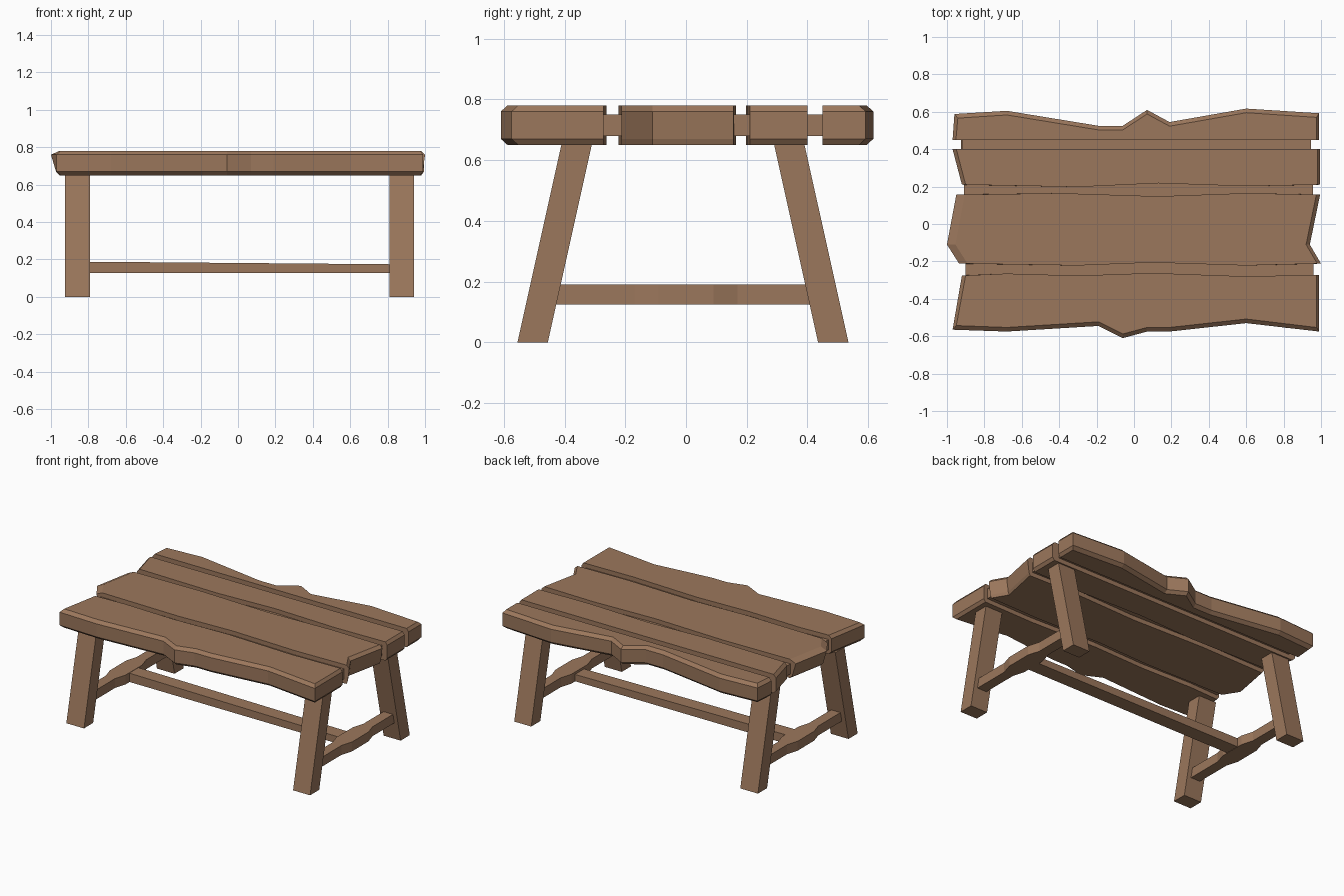
import bpy, bmesh

if "Cube" in bpy.data.objects:
    bpy.data.objects.remove(bpy.data.objects["Cube"])

wood = bpy.data.materials.new("brown wood")
wood.diffuse_color = (0.33, 0.185, 0.107, 1)
wood.use_nodes = True
wood.node_tree.nodes["Principled BSDF"].inputs["Base Color"].default_value = wood.diffuse_color


def loft(name, rings):
    """Join rings of equal point count, closing the first and last."""
    bm = bmesh.new()
    loops = [[bm.verts.new(p) for p in ring] for ring in rings]
    n = len(loops[0])
    for a, b in zip(loops, loops[1:]):
        for i in range(n):
            j = (i + 1) % n
            bm.faces.new((a[i], a[j], b[j], b[i]))
    bm.faces.new(loops[0][::-1])
    bm.faces.new(loops[-1])
    bmesh.ops.recalc_face_normals(bm, faces=bm.faces)
    mesh = bpy.data.meshes.new(name)
    bm.to_mesh(mesh)
    bm.free()
    mesh.materials.append(wood)
    ob = bpy.data.objects.new(name, mesh)
    bpy.context.collection.objects.link(ob)
    return ob


def rect(x0, x1, y0, y1, z):
    return [(x0, y0, z), (x1, y0, z), (x1, y1, z), (x0, y1, z)]


def plank(name, front, back, left=(), right=(), chamfer=(0, 0, 0.02, 0.015), undercut=0):
    """Plank from edge lines running left to right; chamfer = front, back, left, right."""
    cf, cb, cl, cr = chamfer
    pts = []
    for edge, dy in ((front, cf), (back[::-1], -cb)):
        for x, y in edge:
            dx = cl if (x, y) == edge[0 if dy == cf and edge is front else -1] else 0
            if (x, y) == edge[-1 if edge is front else 0]:
                dx = -cr
            pts.append((x, y, dx, dy))
        if edge is front:
            pts += [(x, y, -cr, 0) for x, y in right]
    pts += [(x, y, cl, 0) for x, y in left]

    def ring(z, k):
        return [(x + dx * k, y + dy * k, z) for x, y, dx, dy in pts]
    loft(name, [ring(0.65, 1), ring(0.67, undercut), ring(0.76, 0), ring(0.78, 1)])


# table top planks
plank("back_plank",
      [(-0.97, 0.45), (0.99, 0.45)],
      [(-0.96, 0.588), (-0.68, 0.605), (-0.19, 0.525), (-0.06, 0.525),
       (0.07, 0.61), (0.19, 0.545), (0.60, 0.617), (0.99, 0.592)],
      chamfer=(0, 0.022, 0.018, 0.015))
plank("inner_back_plank",
      [(-0.92, 0.21), (-0.3, 0.198), (0.13, 0.218), (0.6, 0.202), (0.995, 0.21)],
      [(-0.97, 0.40), (0.995, 0.40)])
plank("middle_plank",
      [(-0.935, -0.212), (-0.3, -0.222), (0.1, -0.206), (0.6, -0.222), (1.0, -0.212)],
      [(-0.95, 0.157), (-0.4, 0.165), (0.13, 0.148), (0.6, 0.165), (0.995, 0.157)],
      left=[(-1.0, -0.11)], right=[(0.94, -0.11)],
      chamfer=(0, 0, 0.045, 0.02), undercut=0.6)
plank("front_plank",
      [(-0.97, -0.565), (-0.68, -0.575), (-0.19, -0.545), (-0.06, -0.61),
       (0.07, -0.575), (0.19, -0.575), (0.60, -0.53), (0.99, -0.575)],
      [(-0.92, -0.275), (-0.68, -0.265), (-0.3, -0.276), (0.1, -0.262),
       (0.6, -0.28), (0.99, -0.272)],
      chamfer=(0.022, 0, 0.02, 0.015))

# recessed strips in the gaps
for name, x0, x1, y0, y1 in (("back_strip", -0.92, 0.945, 0.395, 0.455),
                             ("middle_strip", -0.91, 0.957, 0.14, 0.222),
                             ("front_strip", -0.90, 0.96, -0.285, -0.2)):
    loft(name, [rect(x0, x1, y0, y1, z) for z in (0.68, 0.75)])

# splayed legs
for side, x0, x1 in (("left", -0.925, -0.79), ("right", 0.81, 0.94)):
    loft("front_%s_leg" % side, [rect(x0, x1, -0.555, -0.455, 0),
                                 rect(x0, x1, -0.41, -0.31, 0.652)])
    loft("back_%s_leg" % side, [rect(x0, x1, 0.435, 0.535, 0),
                                rect(x0, x1, 0.29, 0.39, 0.652)])

# end rails, wider in the middle
half = [(-0.43, 0.036), (-0.17, 0.036), (-0.09, 0.06), (0.09, 0.06), (0.17, 0.036), (0.43, 0.036)]
for side, cx in (("left", -0.857), ("right", 0.875)):
    outline = [(cx + w, y) for y, w in half] + [(cx - w, y) for y, w in half[::-1]]
    loft(side + "_rail", [[(x, y, z) for x, y in outline] for z in (0.125, 0.19)])

# long stretcher, tapering slightly to the right
loft("stretcher", [rect(-0.83, 0.84, -0.05, 0.05, 0.127),
                   [(x, y, 0.188 if x < 0 else 0.174)
                    for x, y, _ in rect(-0.83, 0.84, -0.05, 0.05, 0)]])
